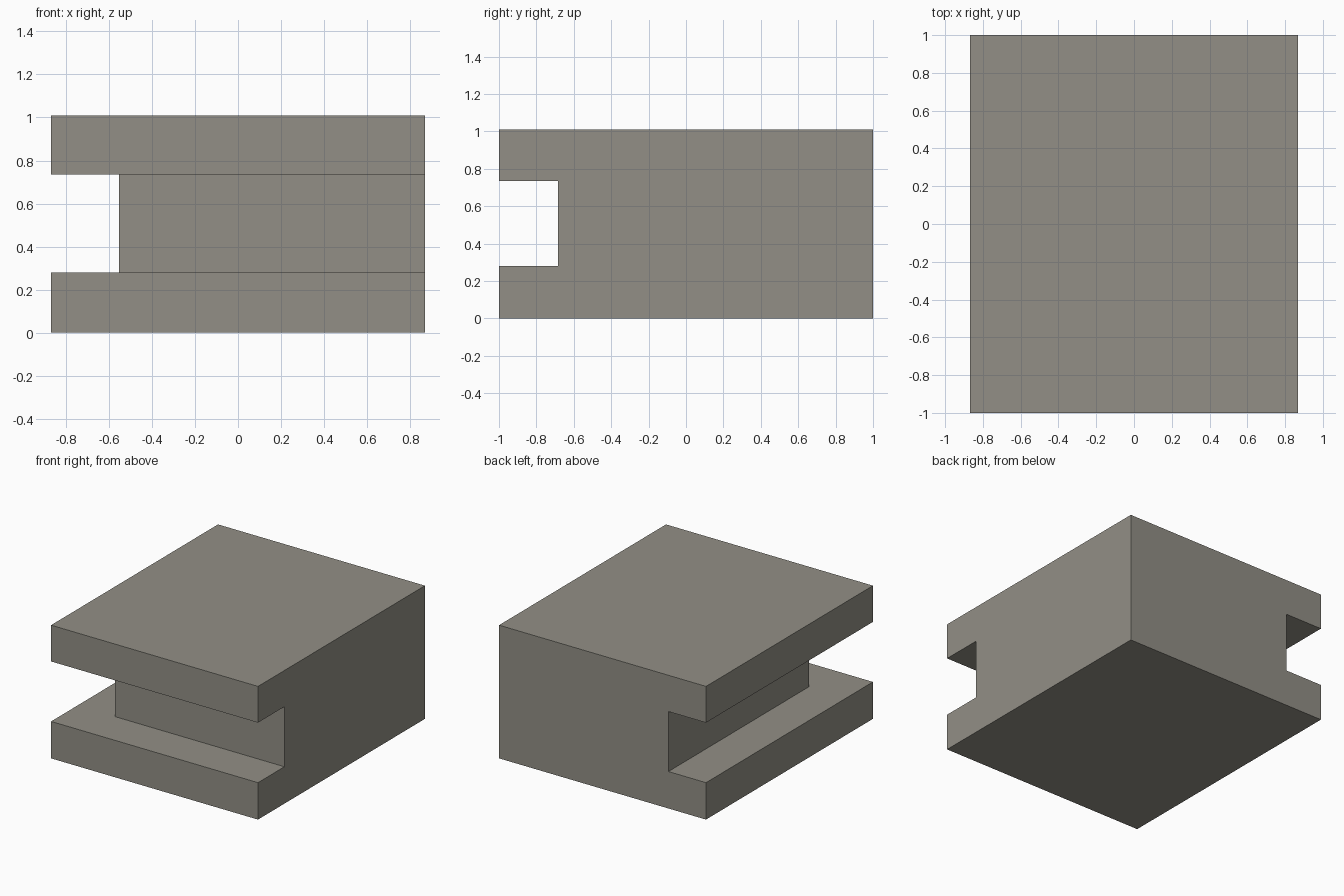
import bpy
import bmesh

if "Cube" in bpy.data.objects:
    bpy.data.objects.remove(bpy.data.objects["Cube"])

# Overall size and groove measurements
HX, HY, HEIGHT = 0.868, 1.0, 1.01
SLOT_LOW, SLOT_HIGH = 0.28, 0.735
CORE_X, CORE_Y = -0.553, -0.684
OUT = 0.2  # how far the cutter pokes past the block


def prism(name, outline, z0, z1):
    """Extrude a flat outline from z0 to z1 into a closed solid."""
    bm = bmesh.new()
    face = bm.faces.new([bm.verts.new((x, y, z0)) for x, y in outline])
    ext = bmesh.ops.extrude_face_region(bm, geom=[face])
    verts = [v for v in ext["geom"] if isinstance(v, bmesh.types.BMVert)]
    bmesh.ops.translate(bm, verts=verts, vec=(0, 0, z1 - z0))
    bmesh.ops.recalc_face_normals(bm, faces=bm.faces)
    mesh = bpy.data.meshes.new(name)
    bm.to_mesh(mesh)
    bm.free()
    obj = bpy.data.objects.new(name, mesh)
    bpy.context.collection.objects.link(obj)
    return obj


stone = bpy.data.materials.new("warm grey stone")
stone.diffuse_color = (0.288, 0.275, 0.238, 1)
stone.use_nodes = True
stone.node_tree.nodes["Principled BSDF"].inputs["Base Color"].default_value = stone.diffuse_color

# Solid block
block = prism("grooved_block", [(-HX, -HY), (HX, -HY), (HX, HY), (-HX, HY)], 0, HEIGHT)
block.data.materials.append(stone)

# L-shaped cutter for the groove along the front and left sides
cutter = prism("groove_cutter", [
    (-HX - OUT, -HY - OUT), (HX + OUT, -HY - OUT), (HX + OUT, CORE_Y),
    (CORE_X, CORE_Y), (CORE_X, HY + OUT), (-HX - OUT, HY + OUT)], SLOT_LOW, SLOT_HIGH)
cutter.data.materials.append(stone)
cutter.hide_render = True
cutter.display_type = 'WIRE'

groove = block.modifiers.new("groove", 'BOOLEAN')
groove.operation = 'DIFFERENCE'
groove.solver = 'EXACT'
groove.object = cutter
